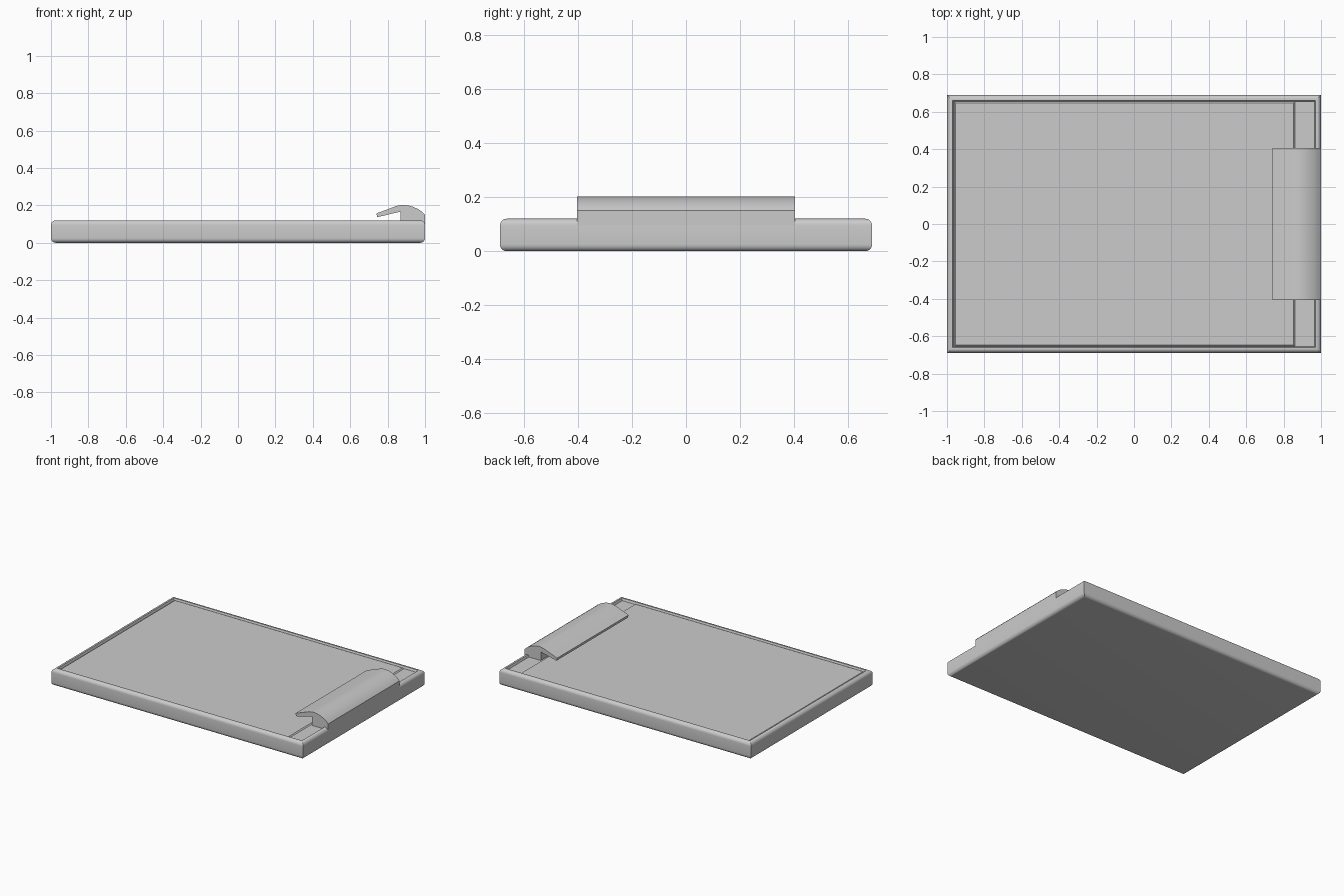
import bpy, bmesh, math

if "Cube" in bpy.data.objects:
    bpy.data.objects.remove(bpy.data.objects["Cube"])

grey = bpy.data.materials.new("light grey")
grey.diffuse_color = (0.6, 0.6, 0.6, 1)
grey.use_nodes = True
grey.node_tree.nodes["Principled BSDF"].inputs["Base Color"].default_value = grey.diffuse_color


def finish(name, bm):
    bmesh.ops.recalc_face_normals(bm, faces=bm.faces)
    mesh = bpy.data.meshes.new(name)
    bm.to_mesh(mesh)
    bm.free()
    mesh.materials.append(grey)
    ob = bpy.data.objects.new(name, mesh)
    bpy.context.collection.objects.link(ob)
    bpy.ops.object.select_all(action='DESELECT')
    ob.select_set(True)
    bpy.context.view_layer.objects.active = ob
    bpy.ops.object.shade_smooth_by_angle(angle=math.radians(30))
    return ob


def rect_loft(name, x0, x1, y, profile):
    """Stack of mitred rectangles, one per (inset, z), capped at both ends."""
    bm = bmesh.new()
    rings = []
    for i, z in profile:
        rings.append([bm.verts.new(c) for c in (
            (x0 + i, -y + i, z), (x1 - i, -y + i, z),
            (x1 - i, y - i, z), (x0 + i, y - i, z))])
    for a, b in zip(rings, rings[1:]):
        for k in range(4):
            n = (k + 1) % 4
            bm.faces.new((a[k], a[n], b[n], b[k]))
    bm.faces.new(rings[0])
    bm.faces.new(rings[-1])
    return finish(name, bm)


# Board: rounded outer edges, raised rim and sunken floor
R, H, STEPS = 0.025, 0.12, 6
arc = [math.pi / 2 * k / STEPS for k in range(STEPS + 1)]
outer = [(R - R * math.sin(a), R - R * math.cos(a)) for a in arc]
outer += [(R - R * math.cos(a), H - R + R * math.sin(a)) for a in arc]
rect_loft("board", -1, 1, 0.69, outer + [(0.03, H), (0.036, 0.105)])

# Paper stack: thin slab with sloping edges, stopping short of the clip
rect_loft("paper", -0.962, 0.862, 0.655, [(0, 0.104), (0.008, 0.112)])

# Clip: side profile extruded across the board
profile = [(1.0, 0.095), (1.0, 0.150), (0.985, 0.165), (0.965, 0.179),
           (0.94, 0.191), (0.915, 0.199), (0.89, 0.203), (0.87, 0.202),
           (0.845, 0.196), (0.74, 0.157), (0.745, 0.137),
           (0.87, 0.167), (0.87, 0.095)]
bm = bmesh.new()
face = bm.faces.new([bm.verts.new((x, -0.405, z)) for x, z in profile])
ext = bmesh.ops.extrude_face_region(bm, geom=[face])
bmesh.ops.translate(bm, vec=(0, 0.81, 0),
                    verts=[v for v in ext["geom"] if isinstance(v, bmesh.types.BMVert)])
finish("clip", bm)
